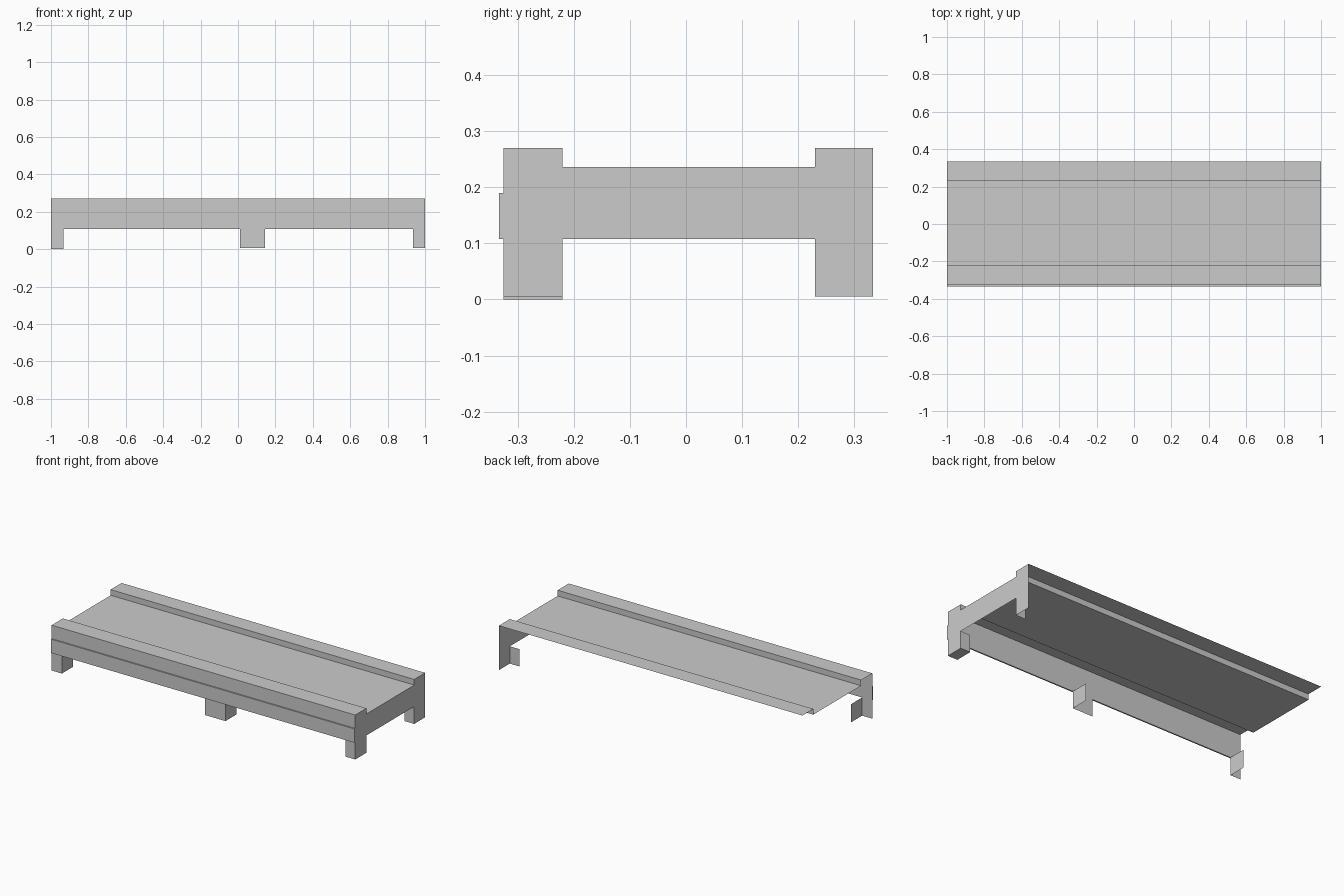
import bpy

if "Cube" in bpy.data.objects:
    bpy.data.objects.remove(bpy.data.objects["Cube"])

# Depth and height levels
FRONT, BAND, BACK = -0.325, -0.333, 0.333
RAIL_F, RAIL_B = -0.22, 0.23
TOP, DECK, UNDER, FOOT = 0.27, 0.236, 0.108, 0.005


def sheet(name, faces):
    """Object made of flat open faces, each a short list of corners."""
    verts, polys = [], []
    for f in faces:
        polys.append(range(len(verts), len(verts) + len(f)))
        verts += f
    mesh = bpy.data.meshes.new(name)
    mesh.from_pydata(verts, [], [list(p) for p in polys])
    obj = bpy.data.objects.new(name, mesh)
    bpy.context.collection.objects.link(obj)
    return obj


def sweep(name, profile):
    """Sweep a (y, z) profile along the full length."""
    return sheet(name, [[(-1, *a), (1, *a), (1, *b), (-1, *b)]
                        for a, b in zip(profile, profile[1:])])


def facing_y(x0, x1, y, z0, z1=UNDER):
    return [(x0, y, z0), (x1, y, z0), (x1, y, z1), (x0, y, z1)]


def facing_x(x, y0, y1, z0, z1=UNDER):
    return [(x, y0, z0), (x, y1, z0), (x, y1, z1), (x, y0, z1)]


# Front panel, raised rails and recessed deck in one bent sheet
sweep("deck_and_rails", [(FRONT, UNDER), (FRONT, TOP), (RAIL_F, TOP), (RAIL_F, DECK),
                         (RAIL_B, DECK), (RAIL_B, TOP), (BACK, TOP)])

# Thin raised band along the lower half of the front
sweep("front_band", [(FRONT, UNDER), (BAND, UNDER), (BAND, 0.19), (FRONT, 0.19)])
sheet("front_band_end", [facing_x(1, BAND, FRONT, UNDER, 0.19)])

# H-shaped right end panel, including the outer sides of its legs
outline = [(FRONT, FOOT), (RAIL_F, FOOT), (RAIL_F, UNDER), (RAIL_B, UNDER),
           (RAIL_B, FOOT), (BACK, FOOT), (BACK, TOP), (RAIL_B, TOP),
           (RAIL_B, DECK), (RAIL_F, DECK), (RAIL_F, TOP), (FRONT, TOP)]
sheet("end_panel", [[(1, y, z) for y, z in outline]])

# Front legs: front face plus right-hand side
for name, x0, x1, z in (("left_leg", -1, -0.933, 0.0), ("middle_leg", 0.01, 0.145, FOOT)):
    sheet(name, [facing_y(x0, x1, FRONT, z), facing_x(x1, FRONT, RAIL_F, z)])

# Right front leg: front, rear and underside
sheet("right_front_leg", [
    facing_y(0.935, 1, FRONT, FOOT),
    facing_y(0.935, 1, RAIL_F, FOOT)[::-1],
    [(0.935, FRONT, FOOT), (0.935, RAIL_F, FOOT), (1, RAIL_F, FOOT), (1, FRONT, FOOT)]])

# Right rear leg: forward face only
sheet("right_rear_leg", [facing_y(0.935, 1, RAIL_B, FOOT)])
